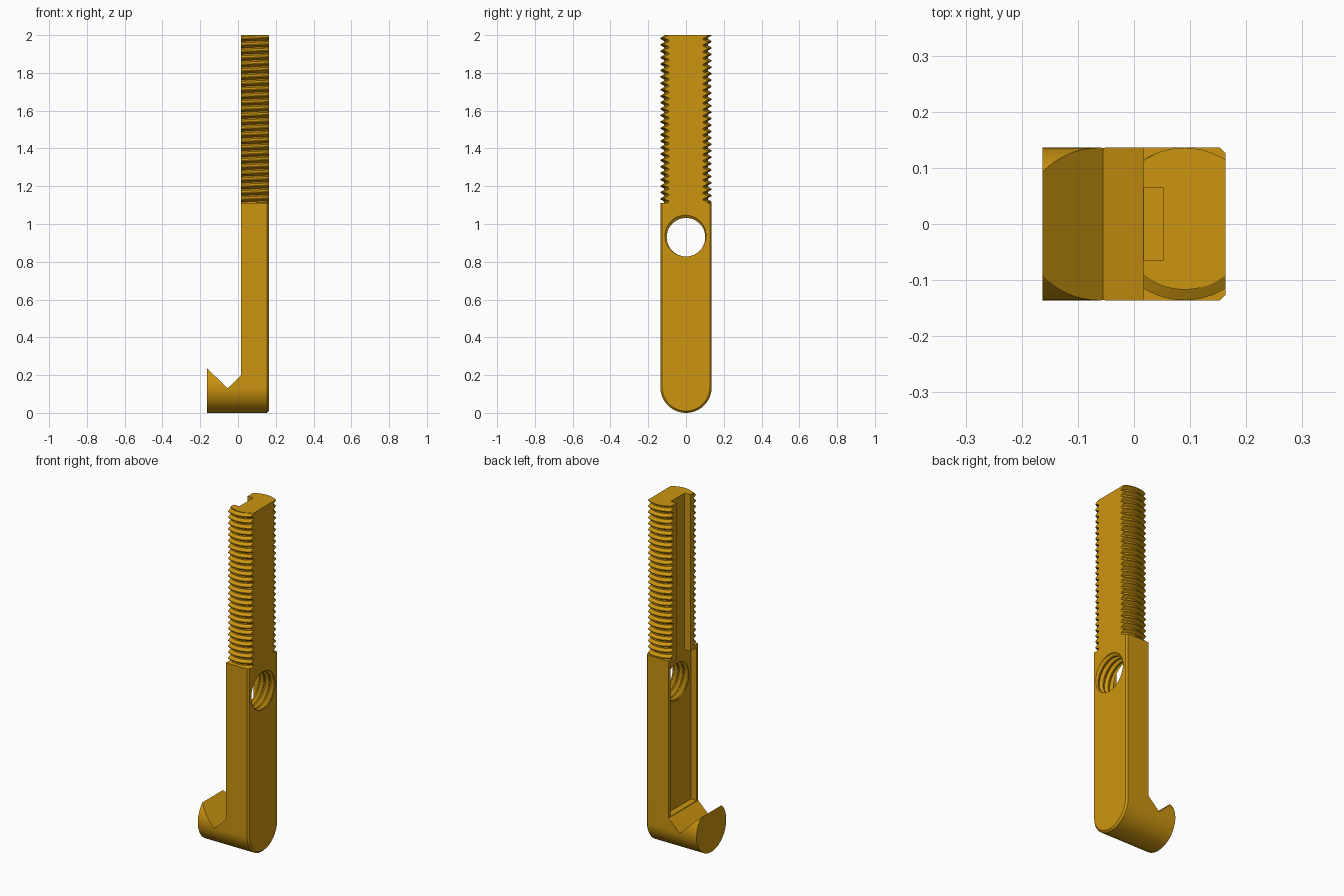
import bpy, bmesh, math
from mathutils import Matrix

if "Cube" in bpy.data.objects:
    bpy.data.objects.remove(bpy.data.objects["Cube"])

gold = bpy.data.materials.new("gold")
gold.diffuse_color = (0.6, 0.3, 0.005, 1)
gold.use_nodes = True
gold.node_tree.nodes["Principled BSDF"].inputs["Base Color"].default_value = gold.diffuse_color

R = 0.136            # half width of the bar and thread radius
BACK, FRONT = 0.017, 0.163
MID = (BACK + FRONT) / 2
PITCH = 0.034


def make(name, verts, faces):
    bm = bmesh.new()
    vs = [bm.verts.new(v) for v in verts]
    for f in faces:
        bm.faces.new([vs[i] for i in f])
    bmesh.ops.recalc_face_normals(bm, faces=bm.faces)
    me = bpy.data.meshes.new(name)
    bm.to_mesh(me)
    bm.free()
    me.materials.append(gold)
    ob = bpy.data.objects.new(name, me)
    bpy.context.collection.objects.link(ob)
    return ob


def loft(name, rings):
    """Closed solid through rings with equal point counts."""
    n = len(rings[0])
    verts = [v for ring in rings for v in ring]
    faces = [list(range(n)), list(range(len(verts) - n, len(verts)))]
    for k in range(len(rings) - 1):
        for i in range(n):
            j = (i + 1) % n
            faces.append([k * n + i, k * n + j, (k + 1) * n + j, (k + 1) * n + i])
    return make(name, verts, faces)


def box(name, x0, x1, y, z0, z1):
    ring = lambda z: [(x0, -y, z), (x1, -y, z), (x1, y, z), (x0, y, z)]
    return loft(name, [ring(z0), ring(z1)])


def helix(name, major, minor, turns, n=48):
    """Solid right-handed screw along z, crest centred on z = 0 at angle 0."""
    prof = [(-0.06, major), (0.06, major), (0.39, minor), (0.61, minor)]
    k, verts, index = len(prof), [], {}
    for q, (frac, r) in enumerate(prof):
        for j in range(turns * n + 1 + (n if q == 0 else 0)):
            a = 2 * math.pi * j / n
            index[q, j] = len(verts)
            verts.append((r * math.cos(a), r * math.sin(a), PITCH * (j / n + frac)))
    at = lambda q, j: index[(q, j) if q < k else (0, j + n)]
    faces = [[at(q, j), at(q, j + 1), at(q + 1, j + 1), at(q + 1, j)]
             for q in range(k) for j in range(turns * n)]
    for j0 in (0, turns * n):                       # end caps
        loop = [at(0, j0 + i) for i in range(n + 1)] + [at(q, j0) for q in range(k - 1, 0, -1)]
        c = len(verts)
        verts.append((0, 0, PITCH * (j0 / n + 0.44)))
        faces += [[c, loop[i], loop[(i + 1) % len(loop)]] for i in range(len(loop))]
    return make(name, verts, faces)


def boolean(ob, tool, op='DIFFERENCE'):
    tool.hide_render = True
    m = ob.modifiers.new("cut", 'BOOLEAN')
    m.object, m.operation, m.solver = tool, op, 'EXACT'
    bpy.context.view_layer.objects.active = ob
    bpy.ops.object.modifier_apply(modifier=m.name)


def bar_ring(x, r, top=1.11, n=40):
    """Straight sides with a half-round bottom."""
    arc = [(x, -r * math.cos(math.pi * i / n), R - r * math.sin(math.pi * i / n))
           for i in range(n + 1)]
    return [(x, -r, top)] + arc + [(x, r, top)]


def disc_ring(x, n=80):
    return [(x, R * math.cos(2 * math.pi * i / n), R + R * math.sin(2 * math.pi * i / n))
            for i in range(n)]


# Main bar with chamfered outer rim, and round hook tip
NOTCH = -0.055
bar = loft("bar", [bar_ring(NOTCH, R), bar_ring(FRONT - 0.01, R), bar_ring(FRONT, R - 0.01)])
tip = loft("hook_tip", [disc_ring(-FRONT), disc_ring(NOTCH)])

# V notch, open upwards
vee = [(-0.265, 0.335), (NOTCH, 0.13), (BACK, 0.2), (BACK, 1.3), (-0.265, 1.3)]
notch = loft("notch_cutter", [[(x, y, z) for x, z in vee] for y in (-0.3, 0.3)])
boolean(bar, notch)
boolean(tip, notch)

# Threaded shank: screw flattened on two sides
shank = helix("threaded_shank", R, 0.117, 30)
top_phase = 2 - PITCH / 4 - 28 * PITCH
shank.data.transform(Matrix.Translation((MID, 0, top_phase)))
slab = box("slab_cutter", BACK, FRONT, 0.3, 1.11, 2.0)
boolean(shank, slab, 'INTERSECT')

# Narrow groove on the shank, wide recess on the bar
groove = box("groove_cutter", -0.02, 0.053, 0.064, 1.05, 2.1)
recess = box("recess_cutter", -0.01, 0.053, 0.12, 0.203, 1.09)
boolean(shank, groove)
boolean(bar, recess)
boolean(bar, groove)

# Threaded cross hole
tap = helix("tap_cutter", 0.117, 0.102, 9)
tap.data.transform(Matrix.Translation((-0.06, 0, 0.93)) @ Matrix.Rotation(math.pi / 2, 4, 'Y'))
boolean(bar, tap)

for cutter in (notch, slab, groove, recess, tap):
    bpy.data.objects.remove(cutter)

# Smooth round surfaces, keep edges sharp
for ob in (bar, tip, shank):
    bpy.ops.object.select_all(action='DESELECT')
    ob.select_set(True)
    bpy.context.view_layer.objects.active = ob
    bpy.ops.object.shade_smooth_by_angle(angle=math.radians(25))
